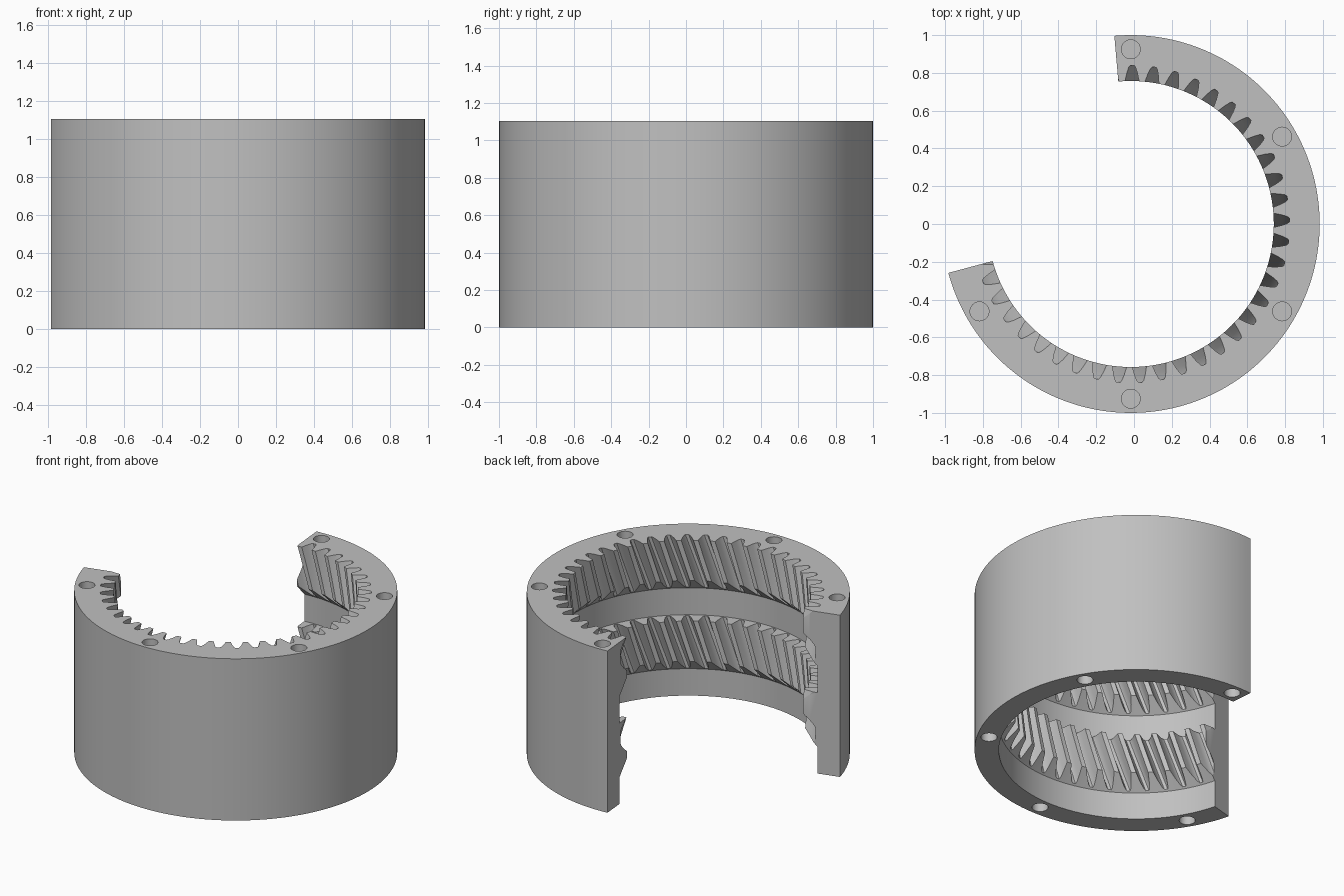
import bpy, bmesh, math

cube = bpy.data.objects.get("Cube")
if cube:
    bpy.data.objects.remove(cube, do_unlink=True)

# Main dimensions
HEIGHT = 1.105
UNIT = HEIGHT / 6
R_OUT, R_BORE, R_TIP = 1.0, 0.85, 0.757
START, SWEEP = -165.0, 260.0
TEETH, TWIST, PHASE = 45, 8.5, 89.5
CHAMFER = R_BORE - R_TIP
OFFSET_X = -0.017

steel = bpy.data.materials.new("matte grey")
steel.use_nodes = True
GREY = (0.53, 0.53, 0.53, 1)
steel.diffuse_color = GREY
steel.node_tree.nodes["Principled BSDF"].inputs["Base Color"].default_value = GREY


def polar(r, degrees, z):
    a = math.radians(degrees)
    return (r * math.cos(a), r * math.sin(a), z)


def finish(bm, name):
    bmesh.ops.recalc_face_normals(bm, faces=bm.faces)
    mesh = bpy.data.meshes.new(name)
    bm.to_mesh(mesh)
    bm.free()
    mesh.materials.append(steel)
    obj = bpy.data.objects.new(name, mesh)
    bpy.context.collection.objects.link(obj)
    return obj


def skin(loops, name):
    """Join a row of closed loops with side faces and cap both ends."""
    bm = bmesh.new()
    rows = [[bm.verts.new(p) for p in loop] for loop in loops]
    for a, b in zip(rows, rows[1:]):
        for i in range(len(a)):
            j = (i + 1) % len(a)
            bm.faces.new((a[i], a[j], b[j], b[i]))
    bm.faces.new(rows[0])
    bm.faces.new(rows[-1])
    return finish(bm, name)


def cut(target, cutter):
    mod = target.modifiers.new("cut", "BOOLEAN")
    mod.operation = "DIFFERENCE"
    mod.solver = "EXACT"
    mod.object = cutter
    bpy.context.view_layer.objects.active = target
    bpy.ops.object.modifier_apply(modifier=mod.name)
    bpy.data.objects.remove(cutter, do_unlink=True)


# Ring sector: stepped section with two tooth bands, each chamfered underneath
section = [(R_OUT, HEIGHT), (R_OUT, 0), (R_BORE, 0)]
for base in (UNIT, 4 * UNIT):
    section += [(R_BORE, base), (R_TIP, base + CHAMFER), (R_TIP, base + 2 * UNIT)]
    if base < 2 * UNIT:
        section.append((R_BORE, base + 2 * UNIT))
STEPS = 130
ring = skin([[polar(r, START + SWEEP * i / STEPS, z) for r, z in section]
             for i in range(STEPS + 1)], "ring_gear_sector")

# Helical gaps between the teeth, one twisted cutter per band
flank = [(0.735, 3.2), (0.757, 2.85), (0.80, 2.0), (0.83, 1.25), (0.84, 0.7)]
gap = [(r, -a) for r, a in flank] + [(r, a) for r, a in reversed(flank)]
LAYERS = 10
for top in (3 * UNIT, HEIGHT):
    low, high = top - 2 * UNIT - 0.02, top + 0.02
    loops = []
    for k in range(LAYERS + 1):
        z = low + (high - low) * k / LAYERS
        turn = PHASE - TWIST * (top - z) / (2 * UNIT)
        loops.append([polar(r, turn + t * 360 / TEETH + a, z)
                      for t in range(TEETH) for r, a in gap])
    cut(ring, skin(loops, "tooth_gap_cutter"))

# Blind bolt holes in the top and bottom faces
for angle in (-150, -90, -30, 30, 90):
    for z in (0, HEIGHT):
        cx, cy, _ = polar(0.925, angle, 0)
        loops = [[(cx + x, cy + y, z + dz) for x, y, _ in
                  (polar(0.05, s * 360 / 32, 0) for s in range(32))]
                 for dz in (-0.2, 0.2)]
        cut(ring, skin(loops, "bolt_hole_cutter"))

# Centre the part and smooth the curved walls
ring.location.x = OFFSET_X
bpy.ops.object.select_all(action="DESELECT")
ring.select_set(True)
bpy.context.view_layer.objects.active = ring
bpy.ops.object.shade_smooth_by_angle(angle=math.radians(25))
